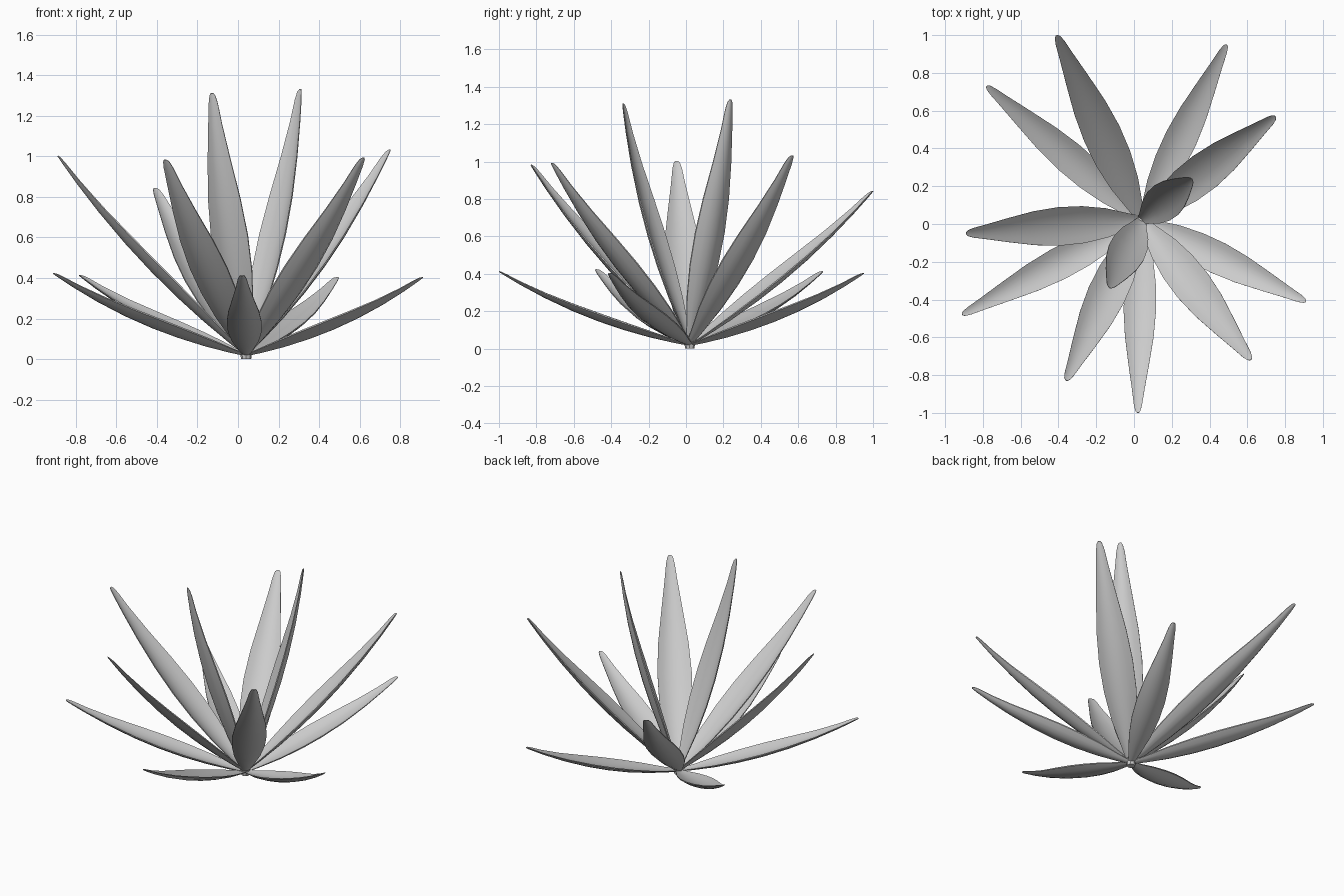
import bpy, bmesh
from mathutils import Vector

cube = bpy.data.objects.get("Cube")
if cube:
    bpy.data.objects.remove(cube, do_unlink=True)

grey = bpy.data.materials.new("leaf grey")
grey.use_nodes = True
colour = (0.6, 0.6, 0.6, 1)
grey.diffuse_color = colour
grey.node_tree.nodes["Principled BSDF"].inputs["Base Color"].default_value = colour

BASE = Vector((0.04, 0.02, 0.015))
# Position along the leaf and relative half width
OUTLINE = [(0, .2), (.08, .42), (.2, .76), (.33, .96), (.46, 1), (.6, .88),
           (.75, .62), (.88, .38), (.96, .25), (.99, .16), (1, .07)]
ACROSS = [-1, -.66, -.33, 0, .33, .66, 1]


def finish(bm, name):
    bmesh.ops.recalc_face_normals(bm, faces=bm.faces)
    mesh = bpy.data.meshes.new(name)
    bm.to_mesh(mesh)
    bm.free()
    mesh.materials.append(grey)
    obj = bpy.data.objects.new(name, mesh)
    bpy.context.collection.objects.link(obj)
    bpy.ops.object.select_all(action='DESELECT')
    obj.select_set(True)
    bpy.context.view_layer.objects.active = obj
    bpy.ops.object.shade_smooth_by_angle(angle=0.7)
    return obj


def leaf(name, tip, half_width, sag=0.055):
    """Cupped, slightly upward-curving blade from the crown to its tip."""
    chord = Vector(tip) - BASE
    along = chord.normalized()
    side = along.cross(Vector((0, 0, 1))).normalized()
    inward = side.cross(along)
    bm = bmesh.new()
    rings = []
    for t, w in OUTLINE:
        spine = BASE + chord * t - inward * sag * 4 * t * (1 - t)
        width, cup, thick = half_width * w, half_width * w * .42, .004 + .014 * w
        under = [spine + side * width * u + inward * cup * u * u for u in ACROSS]
        upper = [spine + side * width * u
                 + inward * (cup * u * u + thick * (1 - .6 * u * u))
                 for u in reversed(ACROSS)]
        rings.append([bm.verts.new(p) for p in under + upper])
    n = len(rings[0])
    for a, b in zip(rings, rings[1:]):
        for i in range(n):
            j = (i + 1) % n
            bm.faces.new((a[i], a[j], b[j], b[i]))
    bm.faces.new(rings[0])
    bm.faces.new(rings[-1])
    return finish(bm, name)


# Three tiers of leaves: tips and half widths
TIERS = {
    "lower_leaf": (.086, [(-.78, .73, .41), (.49, .95, .40), (-.91, -.48, .42),
                          (.02, -1, .41), (.91, -.41, .40)]),
    "middle_leaf": (.102, [(-.41, 1, .84), (.75, .57, 1.03), (-.89, -.05, 1),
                           (-.36, -.83, .98), (.62, -.72, .99)]),
    "upper_leaf": (.1, [(.31, .24, 1.33), (-.13, -.34, 1.31)]),
}
for tier, (half_width, tips) in TIERS.items():
    for k, tip in enumerate(tips, 1):
        leaf(f"{tier}_{k}", tip, half_width)

# Small crown joining the leaf bases
bm = bmesh.new()
bmesh.ops.create_cone(bm, cap_ends=True, segments=8, radius1=.025, radius2=.03, depth=.04)
bmesh.ops.translate(bm, verts=bm.verts, vec=(BASE.x, BASE.y, .02))
finish(bm, "crown")
